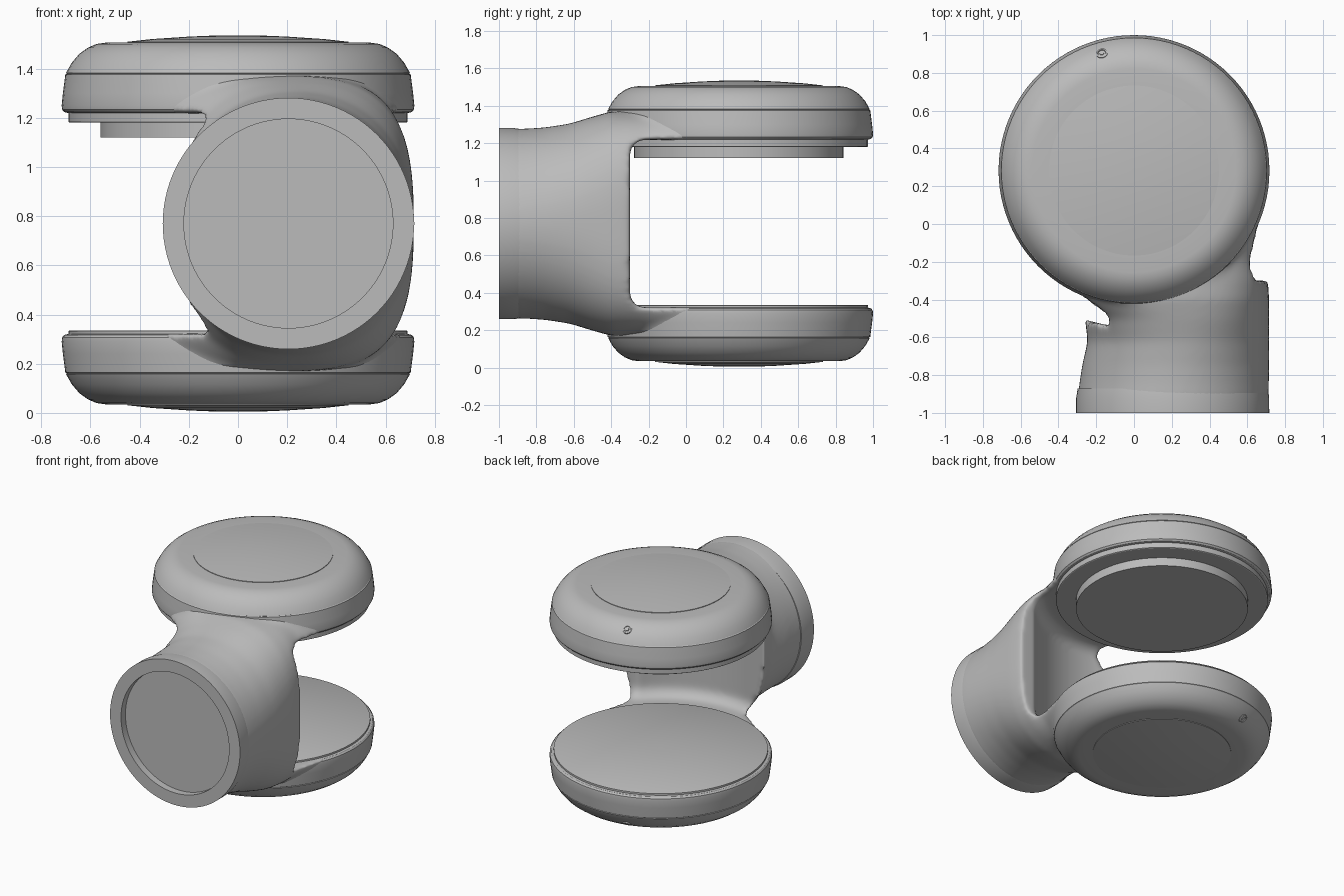
import bpy, bmesh, math
from mathutils import Matrix, Vector

MID = 0.77                                  # height of the symmetry plane
HUB = Vector((0, 0.283, MID))               # disc axis
TUBE = Vector((0.205, 0, MID))              # tube axis

old = bpy.data.objects.get("Cube")
if old:
    bpy.data.objects.remove(old, do_unlink=True)

grey = bpy.data.materials.new("plain grey")
grey.use_nodes = True
tone = (0.5, 0.5, 0.5, 1)
grey.diffuse_color = tone
grey.node_tree.nodes["Principled BSDF"].inputs["Base Color"].default_value = tone


def select(obj):
    bpy.ops.object.select_all(action='DESELECT')
    obj.select_set(True)
    bpy.context.view_layer.objects.active = obj


def finish(name, bm, angle=30):
    bmesh.ops.recalc_face_normals(bm, faces=bm.faces)
    mesh = bpy.data.meshes.new(name)
    bm.to_mesh(mesh)
    bm.free()
    mesh.materials.append(grey)
    obj = bpy.data.objects.new(name, mesh)
    bpy.context.collection.objects.link(obj)
    select(obj)
    bpy.ops.object.shade_smooth_by_angle(angle=math.radians(angle))
    return obj


def skin(bm, rings):
    """Bridge equal closed rings and cap both ends."""
    for a, b in zip(rings, rings[1:]):
        for i in range(len(a)):
            j = (i + 1) % len(a)
            bm.faces.new((a[i], a[j], b[j], b[i]))
    bm.faces.new(rings[0])
    bm.faces.new(rings[-1])


def lathe(bm, profile, place, steps=96):
    """Turn (radius, height) points about the local z axis."""
    rings = []
    for r, h in profile:
        rings.append([bm.verts.new(place @ Vector((r * math.cos(t), r * math.sin(t), h)))
                      for t in (2 * math.pi * i / steps for i in range(steps))])
    skin(bm, rings)


def turned(name, profile, place):
    bm = bmesh.new()
    lathe(bm, profile, place)
    return finish(name, bm)


upper = Matrix.Translation(HUB)
lower = upper @ Matrix.Scale(-1, 4, (0, 0, 1))
forward = Matrix.Translation(TUBE) @ Matrix.Rotation(math.pi / 2, 4, 'X')   # local z -> -y

# Rounded housings, domed caps and small screws, top and bottom
housing = [(0.40, 0.735), (0.54, 0.735), (0.575, 0.73), (0.61, 0.715), (0.645, 0.69),
           (0.675, 0.655), (0.695, 0.62), (0.699, 0.612), (0.695, 0.61), (0.702, 0.606),
           (0.712, 0.53), (0.717, 0.48), (0.715, 0.463), (0.706, 0.453), (0.69, 0.449)]
dome = [(0.45, 0.72), (0.45, 0.739), (0.35, 0.75), (0.2, 0.76), (0.08, 0.765), (0.01, 0.765)]
for side, place in (("upper", upper), ("lower", lower)):
    turned(side + "_housing", housing, place)
    turned(side + "_cap", dome, place)
    out = Vector((-0.17, 0.62, 0))
    tilt = (out.normalized() * 0.6 + Vector((0, 0, 0.8))).to_track_quat('Z', 'Y')
    spot = place @ Matrix.Translation(out + Vector((0, 0, 0.691))) @ tilt.to_matrix().to_4x4()
    screw = [(0.03, -0.02), (0.03, 0.003), (0.022, 0.004), (0.02, -0.001),
             (0.012, -0.001), (0.011, 0.004), (0.003, 0.004)]
    turned(side + "_screw", screw, spot)

# Stepped flange under the upper housing, thin lid on the lower one
turned("upper_flange", [(0.6, 0.47), (0.69, 0.47), (0.69, 0.413), (0.685, 0.41), (0.4, 0.41)], upper)
turned("output_plate", [(0.56, 0.42), (0.56, 0.35), (0.02, 0.35)], upper)
turned("lower_lid", [(0.69, 0.46), (0.69, 0.437), (0.686, 0.435), (0.02, 0.435)], lower)

# Front collar with a shallow round recess
turned("tube_collar", [(0.46, 0.87), (0.503, 0.87), (0.511, 0.92), (0.511, 1.0), (0.425, 1.0),
                       (0.425, 0.95), (0.02, 0.95)], forward)

# Small witness mark on the collar rim
bm = bmesh.new()
bmesh.ops.create_cube(bm, size=1, matrix=Matrix.Translation((0.714, -0.99, MID))
                      @ Matrix.Diagonal((0.006, 0.02, 0.012, 1)))
finish("collar_mark", bm)

# Body: the tube swells into a rounded block that meets both discs
# y, left edge, right edge, half height, squareness
sections = [(-0.94, -0.30, 0.71, 0.507, 2), (-0.85, -0.29, 0.714, 0.508, 2),
            (-0.75, -0.275, 0.715, 0.515, 2.05), (-0.62, -0.245, 0.715, 0.535, 2.2),
            (-0.5, -0.26, 0.715, 0.572, 2.5), (-0.4, -0.36, 0.715, 0.6, 2.9),
            (-0.3, -0.46, 0.71, 0.605, 3.3), (-0.2, -0.54, 0.675, 0.605, 4),
            (0, -0.65, 0.70, 0.605, 5), (0.15, -0.69, 0.70, 0.6, 6)]


def power(v, n):
    return math.copysign(abs(v) ** (2 / n), v)


bm = bmesh.new()
rings = []
for y, left, right, high, n in sections:
    mid, half = (left + right) / 2, (right - left) / 2
    rings.append([bm.verts.new((mid + half * power(math.cos(t), n), y,
                                MID + high * power(math.sin(t), n)))
                  for t in (2 * math.pi * i / 96 for i in range(96))])
skin(bm, rings)
for place in (upper, lower):
    lathe(bm, [(0.68, 0.60), (0.70, 0.59), (0.70, 0.47), (0.68, 0.465)], place)
body = finish("fork_body", bm)

# Cutters for the jaw: a round pocket about the disc axis and a straight opening
gap, fillet, reach = 0.448, 0.08, 0.83
arc = [(reach - fillet + fillet * math.cos(a), gap - fillet + fillet * math.sin(a))
       for a in (math.pi / 2 * i / 8 for i in range(9))]
pocket = turned("pocket_cutter", [(r, -h) for r, h in reversed(arc)] + arc, upper)
bm = bmesh.new()
bmesh.ops.create_cube(bm, size=1, matrix=Matrix.Translation((0, 0.7, MID))
                      @ Matrix.Diagonal((3, 2, 2 * gap, 1)))
long_edges = [e for e in bm.edges if abs(e.verts[0].co.x - e.verts[1].co.x) > 1]
bmesh.ops.bevel(bm, geom=long_edges, offset=fillet, segments=8, profile=0.5, affect='EDGES')
opening = finish("opening_cutter", bm)

# Fuse, cut and soften the body
merge = body.modifiers.new("merge", 'REMESH')
merge.mode, merge.voxel_size = 'VOXEL', 0.018
for cutter in (pocket, opening):
    cutter.hide_render = True
    cut = body.modifiers.new("cut", 'BOOLEAN')
    cut.operation, cut.solver, cut.object = 'DIFFERENCE', 'EXACT', cutter
blend = body.modifiers.new("blend", 'REMESH')
blend.mode, blend.voxel_size, blend.use_smooth_shade = 'VOXEL', 0.015, True
soft = body.modifiers.new("soften", 'SMOOTH')
soft.factor, soft.iterations = 0.5, 14
select(body)
bpy.ops.object.convert(target='MESH')
for cutter in (pocket, opening):
    bpy.data.objects.remove(cutter, do_unlink=True)
body.data.materials.clear()
body.data.materials.append(grey)
body.data.shade_smooth()
